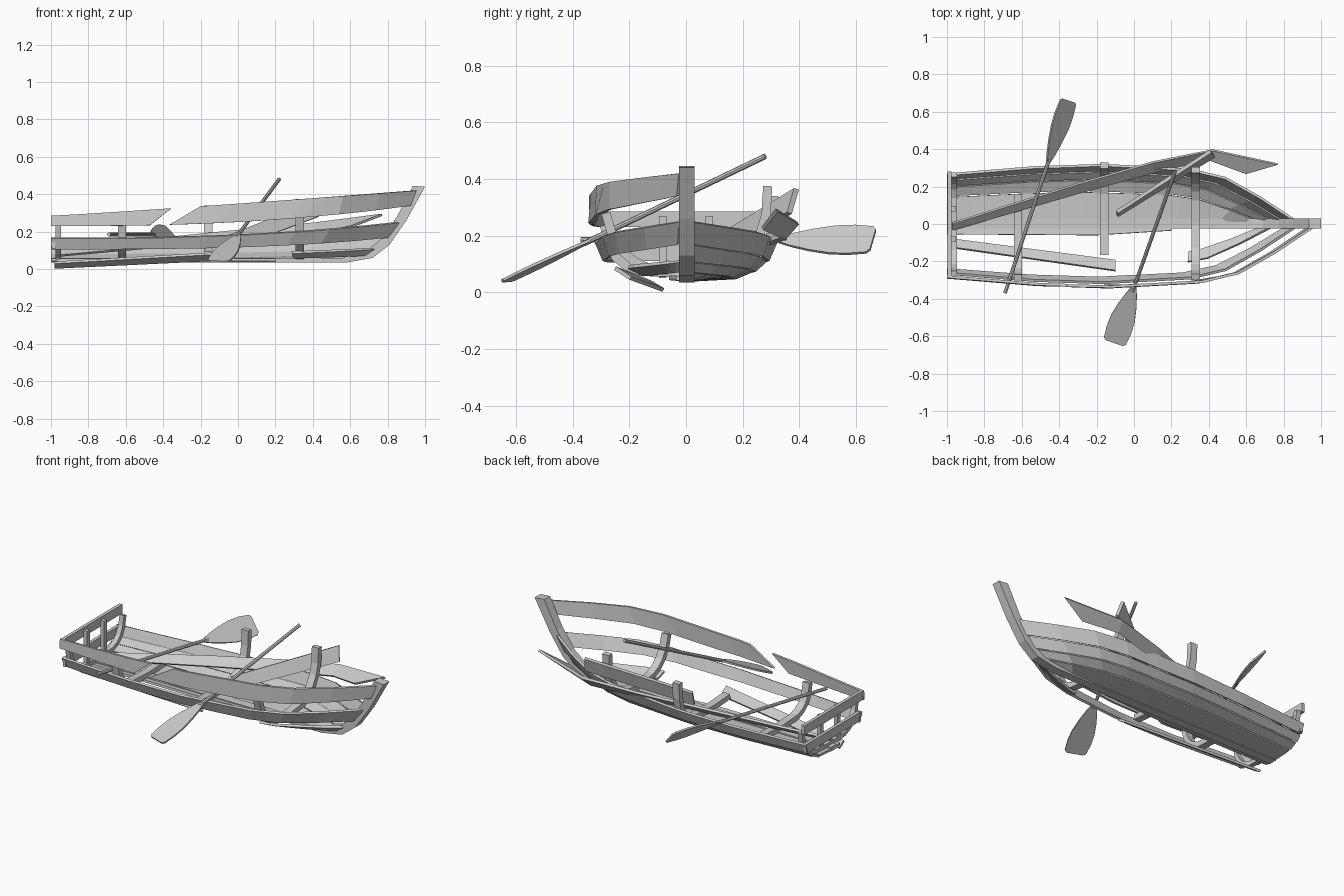
import bpy
import bmesh
from math import pi
from mathutils import Vector, Matrix

cube = bpy.data.objects.get("Cube")
if cube:
    bpy.data.objects.remove(cube)

wood = bpy.data.materials.new("weathered grey")
wood.use_nodes = True
GREY = (0.6, 0.6, 0.6, 1)
wood.diffuse_color = GREY
wood.node_tree.nodes["Principled BSDF"].inputs["Base Color"].default_value = GREY

# Plank edge lines from keel to gunwale: bow x, half width, stern z, bow z, rise power
EDGES = [(0.62, 0.02, 0.045, 0.05, 3), (0.68, 0.17, 0.052, 0.075, 3),
         (0.74, 0.235, 0.075, 0.11, 3), (0.80, 0.28, 0.108, 0.17, 3),
         (0.86, 0.315, 0.165, 0.25, 2.5), (0.92, 0.33, 0.23, 0.34, 2.5),
         (0.95, 0.335, 0.285, 0.42, 1.1)]
# Plan shape shared by all edges: fraction of length, fraction of half width
PLAN = [(0, 0.84), (0.25, 0.96), (0.45, 1), (0.7, 0.92), (0.8, 0.78), (0.9, 0.45), (1, 0.06)]


def plan(u):
    for (a, p), (b, q) in zip(PLAN, PLAN[1:]):
        if u <= b:
            return p + (q - p) * (u - a) / (b - a)
    return PLAN[-1][1]


def edge_point(edge, u, side=1, flare=0):
    bow, half, z0, z1, power = EDGES[edge]
    return Vector((-1 + u * (bow + 1), side * (half * plan(u) + flare), z0 + (z1 - z0) * u ** power))


def add_object(name, bm):
    bmesh.ops.recalc_face_normals(bm, faces=bm.faces)
    mesh = bpy.data.meshes.new(name)
    bm.to_mesh(mesh)
    bm.free()
    mesh.materials.append(wood)
    obj = bpy.data.objects.new(name, mesh)
    bpy.context.collection.objects.link(obj)
    return obj


def plank(name, low, high, thick=0.014):
    """Strip between two edge lines, thickened."""
    bm = bmesh.new()
    a = [bm.verts.new(p) for p in low]
    b = [bm.verts.new(p) for p in high]
    for i in range(len(a) - 1):
        bm.faces.new((a[i], a[i + 1], b[i + 1], b[i]))
    obj = add_object(name, bm)
    mod = obj.modifiers.new("thickness", "SOLIDIFY")
    mod.thickness = thick
    mod.offset = 0
    mod.use_even_offset = True


def strake(name, low, side, low_range=(0, 1), high_range=(0, 1), lap=0.008):
    def line(edge, span, flare):
        cuts = [span[0]] + [u for u, _ in PLAN if span[0] < u < span[1]] + [span[1]]
        n = 12
        steps = [span[0] + (span[1] - span[0]) * i / n for i in range(n + 1)]
        # snap the nearest steps to the shared bends so that the knuckles line up
        for c in cuts:
            k = min(range(n + 1), key=lambda i: abs(steps[i] - c))
            steps[k] = c
        return [edge_point(edge, u, side, flare) for u in steps]
    plank(name, line(low, low_range, lap), line(low + 1, high_range, 0))


def extrude(name, outline, axis, centre, width):
    """Closed 2D outline extruded along x or y."""
    bm = bmesh.new()
    step = Vector((width, 0, 0)) if axis == "x" else Vector((0, width, 0))
    start = centre - width / 2
    pts = [(start, a, b) if axis == "x" else (a, start, b) for a, b in outline]
    face = bm.faces.new([bm.verts.new(p) for p in pts])
    res = bmesh.ops.extrude_face_region(bm, geom=[face])
    bmesh.ops.translate(bm, vec=step, verts=[v for v in res["geom"] if isinstance(v, bmesh.types.BMVert)])
    add_object(name, bm)


def box(name, centre, size):
    bm = bmesh.new()
    bmesh.ops.create_cube(bm, size=1, matrix=Matrix.Translation(centre) @ Matrix.Diagonal((*size, 1)))
    add_object(name, bm)


def rib(name, x, right_edge, left_edge, width=0.045, depth=0.032):
    """Bent frame following the inside of the hull from one side to the other."""
    def at(edge, side):
        p = edge_point(edge, min(1, (x + 1) / (EDGES[edge][0] + 1)), side)
        return Vector((p.y, p.z))
    path = [at(e, -1) for e in range(right_edge, -1, -1)] + [at(e, 1) for e in range(left_edge + 1)]
    outer, inner = [], []
    for i, p in enumerate(path):
        d = (path[min(i + 1, len(path) - 1)] - path[max(i - 1, 0)]).normalized()
        normal = Vector((-d.y, d.x))
        outer.append(p + normal * 0.006)
        inner.append(p + normal * (0.006 + depth))
    extrude(name, outer + inner[::-1], "x", x, width)


# Keel and raked stem
extrude("keel_and_stem", [(-1, 0.035), (0.58, 0.035), (0.72, 0.06), (0.81, 0.13), (0.9, 0.26), (1, 0.44),
                          (0.935, 0.445), (0.85, 0.28), (0.77, 0.165), (0.69, 0.1), (0.56, 0.06), (-1, 0.06)],
        "y", 0.003, 0.055)

# Left side: four complete strakes
for i, label in enumerate(("garboard", "bilge", "lower", "middle")):
    strake("left_" + label + "_strake", i, 1)

# Right side: surviving strakes and fragments
strake("right_middle_strake", 3, -1)
strake("right_bilge_fragment", 1, -1, (0.77, 1), (0.74, 1))
strake("right_top_strake_bow", 5, -1, (0.33, 1), (0.41, 1))
strake("right_top_strake_stern", 5, -1, (0, 0.276), (0, 0.33))
plank("right_garboard_fragment", [(-1, -0.01, 0.045), (-0.2, -0.01, 0.045), (0.2, -0.01, 0.045)],
      [(-1, -0.055, 0.05), (-0.2, -0.06, 0.05), (0.2, -0.035, 0.05)])

# Frames
rib("stern_frame", -0.96, 5, 5, 0.03, 0.025)
rib("aft_rib", -0.62, 5, 1)
rib("middle_rib", -0.16, 1, 6)
rib("forward_rib", 0.33, 5, 6)

# Open transom of boards and posts
box("transom_top_board", (-0.987, 0, 0.258), (0.02, 0.56, 0.055))
box("transom_middle_board", (-0.987, 0, 0.138), (0.02, 0.53, 0.055))
for side, label in ((-1, "right"), (1, "left")):
    box(label + "_transom_post", (-0.963, side * 0.082, 0.16), (0.025, 0.028, 0.22))

# Fallen top strake of the left side
plank("fallen_long_plank", [(-0.97, -0.03, 0.07), (-0.3, 0.165, 0.13), (0.1, 0.275, 0.165), (0.4, 0.345, 0.19),
                            (0.6, 0.27, 0.225)],
      [(-0.97, 0.005, 0.1), (-0.3, 0.215, 0.175), (0.1, 0.33, 0.215), (0.42, 0.395, 0.245), (0.77, 0.32, 0.29)])

# Loose boards
plank("loose_short_board", [(-0.09, 0.045, 0.085), (0.43, 0.365, 0.28)],
      [(-0.09, 0.065, 0.165), (0.41, 0.39, 0.365)], 0.02)
plank("fallen_bottom_board", [(-0.98, -0.08, 0.008), (-0.1, -0.195, 0.05)],
      [(-0.98, -0.125, 0.035), (-0.1, -0.25, 0.085)])


def oar(name, tip, grip, across):
    tip, grip = Vector(tip), Vector(grip)
    along = (grip - tip).normalized()
    across = Vector(across)
    across = (across - along * across.dot(along)).normalized()
    normal = across.cross(along)
    frame = Matrix((across, along, normal)).transposed().to_4x4()
    frame.translation = tip
    length = (grip - tip).length
    blade = 0.35
    bm = bmesh.new()
    # Shaft
    bmesh.ops.create_cone(bm, cap_ends=True, segments=8, radius1=0.01, radius2=0.01, depth=length - blade + 0.03,
                          matrix=Matrix.Translation((0, (length + blade - 0.03) / 2, 0)) @ Matrix.Rotation(pi / 2, 4, "X"))
    # Blade
    half = [(0.048, 0.0), (0.062, 0.012), (0.069, 0.08), (0.066, 0.15), (0.05, 0.23), (0.03, 0.3), (0.011, blade)]
    outline = half + [(-w, y) for w, y in reversed(half)]
    face = bm.faces.new([bm.verts.new((w, y, -0.005)) for w, y in outline])
    res = bmesh.ops.extrude_face_region(bm, geom=[face])
    bmesh.ops.translate(bm, vec=(0, 0, 0.01), verts=[v for v in res["geom"] if isinstance(v, bmesh.types.BMVert)])
    bm.transform(frame)
    add_object(name, bm)


oar("left_oar", (-0.35, 0.66, 0.185), (-0.69, -0.37, 0.185), (0.09, -0.03, -0.1))
oar("right_oar", (-0.105, -0.635, 0.04), (0.22, 0.28, 0.48), (0.13, -0.04, 0))
